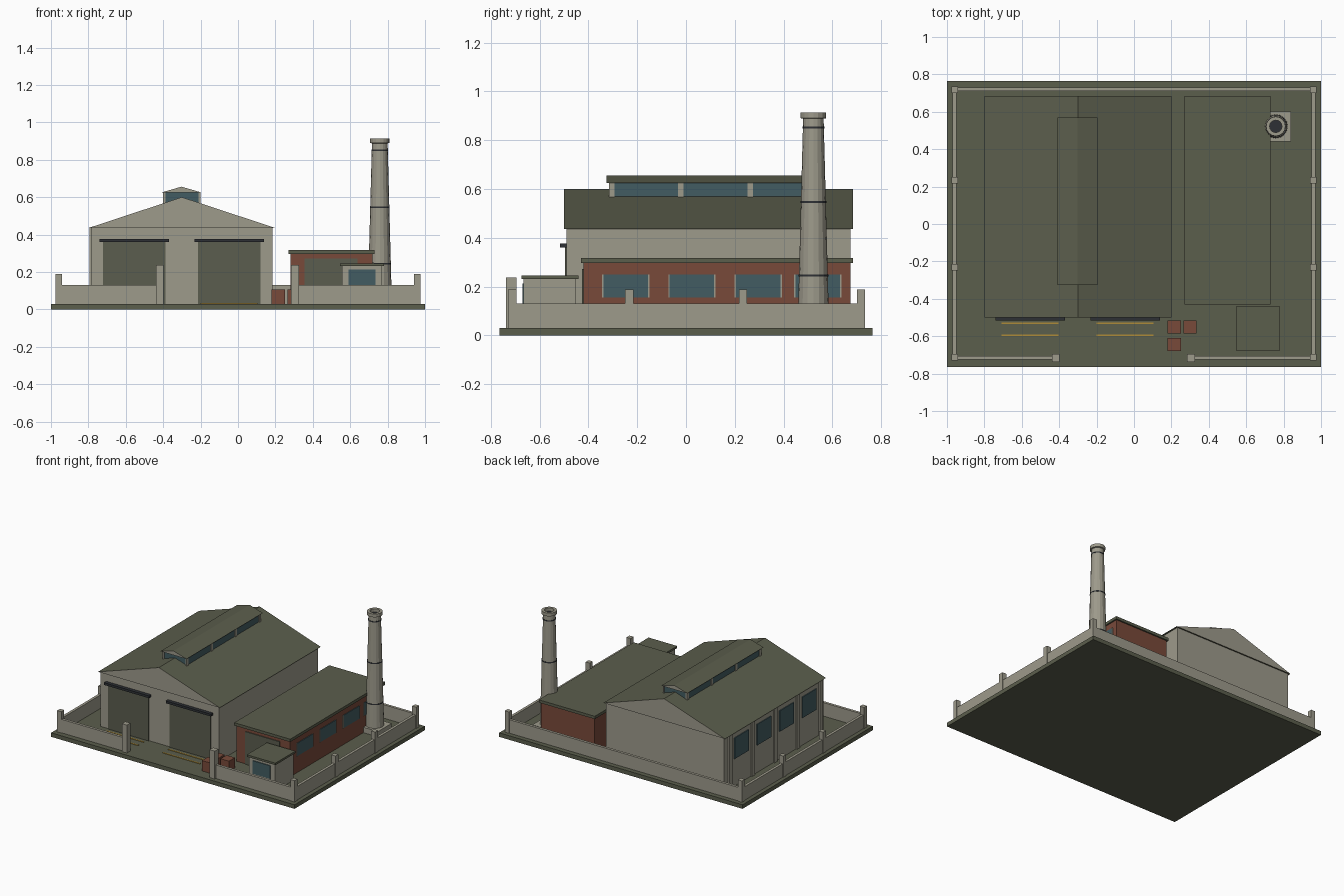
import bpy
import bmesh
from math import radians

cube = bpy.data.objects.get("Cube")
if cube:
    bpy.data.objects.remove(cube, do_unlink=True)


def material(name, r, g, b):
    m = bpy.data.materials.new(name)
    m.use_nodes = True
    m.diffuse_color = (r, g, b, 1)
    bsdf = next(n for n in m.node_tree.nodes if n.type == 'BSDF_PRINCIPLED')
    bsdf.inputs["Base Color"].default_value = (r, g, b, 1)
    return m


GREEN = material("olive green", .105, .112, .073)
DOOR = material("door grey green", .105, .11, .078)
STONE = material("pale concrete", .34, .325, .26)
BRICK = material("brick red", .19, .068, .042)
GLASS = material("blue glass", .055, .107, .122)
DARK = material("dark metal", .027, .03, .035)
YELLOW = material("yellow paint", .42, .26, .04)

GROUND = 0.03


def finish(name, bm, mats):
    bmesh.ops.recalc_face_normals(bm, faces=bm.faces)
    mesh = bpy.data.meshes.new(name)
    bm.to_mesh(mesh)
    bm.free()
    for m in mats:
        mesh.materials.append(m)
    ob = bpy.data.objects.new(name, mesh)
    bpy.context.collection.objects.link(ob)
    return ob


def box(name, mat, x, y, z):
    """Box from (low, high) ranges on each axis."""
    bm = bmesh.new()
    bmesh.ops.create_cube(bm, size=1)
    for v in bm.verts:
        v.co = [(r[0] + r[1]) / 2 + c * (r[1] - r[0]) for c, r in zip(v.co, (x, y, z))]
    return finish(name, bm, [mat])


def around(centre, width):
    return (centre - width / 2, centre + width / 2)


def gable(name, x, y, z):
    """Triangular prism along y: green slopes, concrete ends."""
    bm = bmesh.new()
    outline = [(x[0], z[0]), (x[1], z[0]), (sum(x) / 2, z[1])]
    front = bm.faces.new([bm.verts.new((px, y[0], pz)) for px, pz in outline])
    ext = bmesh.ops.extrude_face_region(bm, geom=[front], use_keep_orig=True)
    moved = [g for g in ext["geom"] if isinstance(g, bmesh.types.BMVert)]
    bmesh.ops.translate(bm, verts=moved, vec=(0, y[1] - y[0], 0))
    bm.normal_update()
    for f in bm.faces:
        f.material_index = 1 if abs(f.normal.y) > .9 else 0
    return finish(name, bm, [GREEN, STONE])


def lathe(name, mat, centre, profile, sides=16):
    """Revolve (radius, z) points around a vertical axis."""
    bm = bmesh.new()
    verts = [bm.verts.new((r, 0, z)) for r, z in profile]
    edges = [bm.edges.new(pair) for pair in zip(verts, verts[1:])]
    bmesh.ops.spin(bm, geom=verts + edges, cent=(0, 0, 0), axis=(0, 0, 1),
                   angle=radians(360), steps=sides)
    bmesh.ops.remove_doubles(bm, verts=bm.verts, dist=1e-4)
    bmesh.ops.translate(bm, verts=bm.verts, vec=(*centre, 0))
    return finish(name, bm, [mat])


# Ground slab
box("ground_slab", GREEN, (-1, 1), (-.765, .765), (0, GROUND))

# Main hall with gabled roof
box("hall_walls", STONE, (-.785, .185), (-.49, .675), (GROUND, .436))
gable("hall_roof", (-.8, .2), (-.5, .685), (.435, .6))

# Hall doors, canopies and yard markings
for i, cx in enumerate((-.555, -.047)):
    box(f"hall_door_{i}", DOOR, around(cx, .335), (-.496, -.485), (GROUND, .36))
    box(f"door_canopy_{i}", DARK, around(cx, .37), (-.516, -.485), (.36, .377))
    for j, cy in enumerate((-.53, -.594)):
        box(f"yard_marking_{i}_{j}", YELLOW, around(cx, .305), around(cy, .009),
            (GROUND, .034))

# Left side pilasters and windows
for i in range(5):
    box(f"hall_pilaster_{i}", STONE, (-.795, -.78), around(-.452 + i * .265, .035),
        (GROUND, .436))
for i in range(4):
    box(f"hall_window_{i}", GLASS, (-.791, -.78), around(-.32 + i * .265, .165),
        (.235, .39))

# Roof lantern
box("lantern_glazing", GLASS, (-.395, -.205), (-.31, .555), (.53, .627))
gable("lantern_roof", (-.41, -.195), (-.325, .57), (.625, .656))
for i in range(4):
    for side in (-1, 1):
        box(f"lantern_post_{i}_{side}", STONE, around(-.3 + side * .094, .012),
            around(-.305 + i * .284, .022), (.54, .626))

# Brick annex
box("annex_walls", BRICK, (.28, .72), (-.42, .675), (GROUND, .297))
box("annex_roof", GREEN, (.27, .73), (-.43, .685), (.296, .317))
box("annex_door", DOOR, (.355, .64), (-.426, -.415), (GROUND, .272))
for i, cy in enumerate((-.247, .024, .296, .54)):
    box(f"annex_window_{i}", GLASS, (.71, .725), around(cy, .184), (.155, .25))
    for side in (-1, 1):
        box(f"annex_window_jamb_{i}_{side}", STONE, (.71, .726),
            around(cy + side * .094, .005), (.155, .25))

# Gatehouse
box("gatehouse_walls", STONE, (.555, .77), (-.665, -.45), (GROUND, .232))
box("gatehouse_roof", GREEN, (.545, .78), (-.675, -.44), (.231, .246))
box("gatehouse_window", GLASS, around(.662, .145), (-.671, -.66), (.115, .212))

# Chimney with plinth, rim and bands
STACK = (.758, .522)
box("chimney_plinth", STONE, around(.763, .155), around(.522, .16), (GROUND, .07))
lathe("chimney_stack", STONE, STACK,
      [(0, .06), (.064, .06), (.042, .888), (.052, .89), (.052, .914), (.033, .914),
       (.033, .87)])
lathe("chimney_flue", DARK, STACK, [(0, .89), (.034, .89)])
for i, z in enumerate((.245, .546, .852)):
    r = .064 - (z - .06) * .0266 + .002
    lathe(f"chimney_band_{i}", DARK, STACK,
          [(r - .006, z - .004), (r, z - .004), (r, z + .004), (r - .006, z + .004)])

# Perimeter walls and posts
WALL = (GROUND, .13)
for side, word in ((-1, "right"), (1, "left")):
    box(f"{word}_wall", STONE, around(side * .96, .02), (-.72, .72), WALL)
    for i, cy in enumerate((-.712, -.232, .234, .717)):
        box(f"{word}_post_{i}", STONE, around(side * .958, .034), around(cy, .034),
            (GROUND, .188))
box("back_wall", STONE, (-.96, .96), around(.72, .02), WALL)
box("front_wall_right", STONE, (-.96, -.42), around(-.715, .02), WALL)
box("front_wall_left", STONE, (.305, .96), around(-.715, .02), WALL)
for i, cx in enumerate((-.418, .304)):
    box(f"gate_post_{i}", STONE, around(cx, .042), around(-.716, .042), (GROUND, .237))

# Crates
for i, (cx, cy) in enumerate(((.215, -.55), (.3, -.55), (.215, -.645))):
    box(f"crate_{i}", BRICK, around(cx, .07), around(cy, .07), (GROUND, .107))
